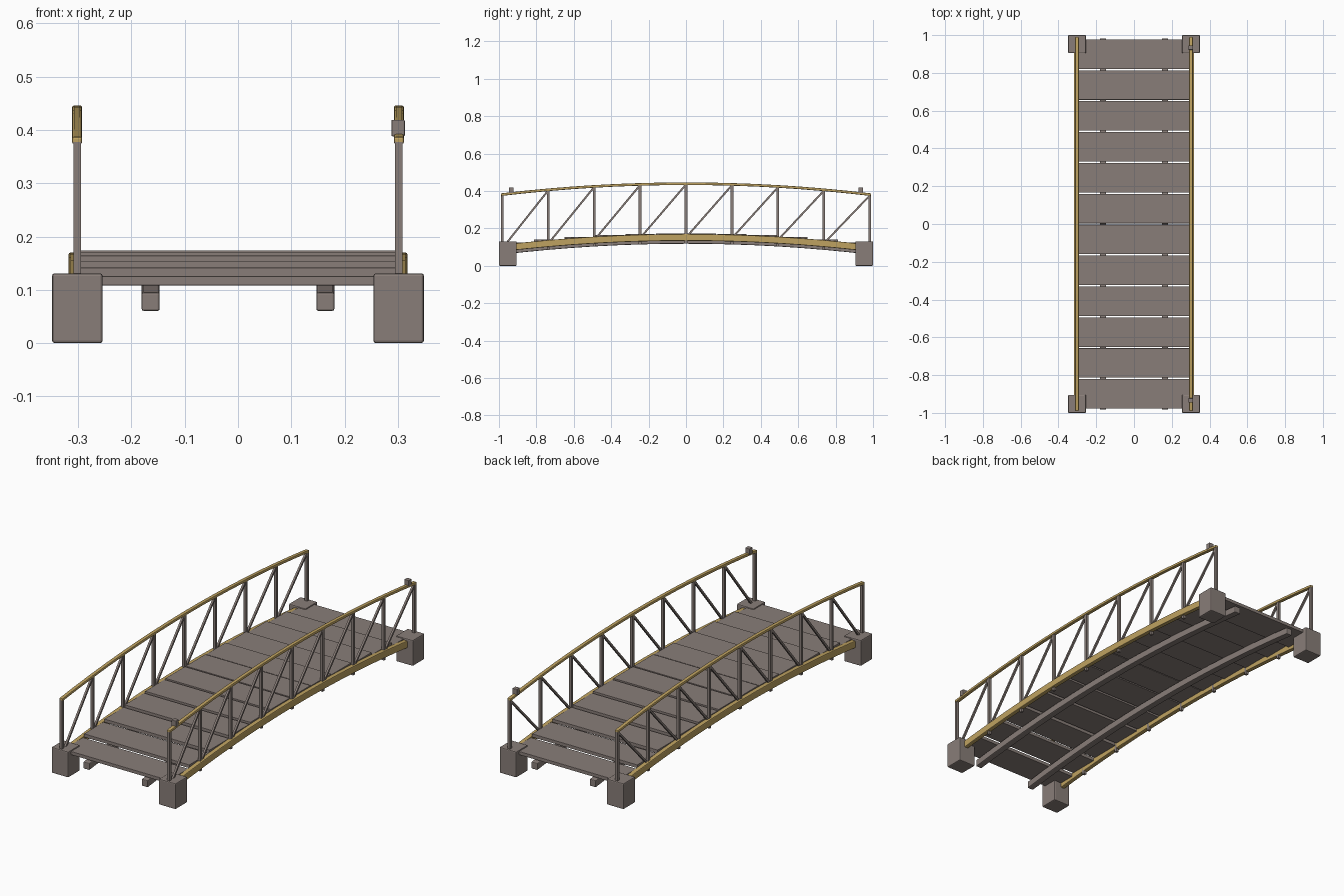
import bpy, bmesh, math
from mathutils import Vector

if "Cube" in bpy.data.objects:
    bpy.data.objects.remove(bpy.data.objects["Cube"])


def material(name, rgb):
    m = bpy.data.materials.new(name)
    m.diffuse_color = (*rgb, 1)
    m.use_nodes = True
    m.node_tree.nodes["Principled BSDF"].inputs["Base Color"].default_value = m.diffuse_color
    return m


WEATHERED = material("weathered_grey_brown", (0.25, 0.208, 0.19))
GOLD = material("straw_gold", (0.52, 0.365, 0.12))


def sag(y):
    """Drop of the arch below its crown."""
    return 0.06 * y * y


def finish(name, bm, mat, bevel=0.0):
    bmesh.ops.recalc_face_normals(bm, faces=bm.faces)
    me = bpy.data.meshes.new(name)
    bm.to_mesh(me)
    bm.free()
    me.materials.append(mat)
    ob = bpy.data.objects.new(name, me)
    bpy.context.collection.objects.link(ob)
    if bevel:
        mod = ob.modifiers.new("soft_edges", 'BEVEL')
        mod.width = bevel
        mod.segments = 2
        mod.limit_method = 'ANGLE'
        mod.angle_limit = math.radians(40)
    return ob


def box(name, lo, hi, mat, bevel=0.0):
    bm = bmesh.new()
    bmesh.ops.create_cube(bm, size=1)
    lo, hi = Vector(lo), Vector(hi)
    for v in bm.verts:
        v.co = Vector([(lo[i] + hi[i]) / 2 + v.co[i] * (hi[i] - lo[i]) for i in range(3)])
    return finish(name, bm, mat, bevel)


def arch(name, x, width, crown, height, half, mat, bevel):
    """Rectangular bar following the arch; crown is its top at mid span."""
    bm = bmesh.new()
    n, w = 16, width / 2
    rings = []
    for i in range(n + 1):
        y = -half + 2 * half * i / n
        t = crown - sag(y)
        rings.append([bm.verts.new(c) for c in (
            (x - w, y, t - height), (x + w, y, t - height), (x + w, y, t), (x - w, y, t))])
    for a, b in zip(rings, rings[1:]):
        for k in range(4):
            bm.faces.new((a[k], a[(k + 1) % 4], b[(k + 1) % 4], b[k]))
    bm.faces.new(rings[0])
    bm.faces.new(rings[-1])
    return finish(name, bm, mat, bevel)


def brace(name, x, a, b, t, mat):
    """Thin square strut between two (y, z) points."""
    bm = bmesh.new()
    d = Vector((0, b[0] - a[0], b[1] - a[1])).normalized()
    side = Vector((0, -d.z, d.y)) * t / 2
    ends = []
    for y, z in (a, b):
        p = Vector((x, y, z))
        ux = Vector((t / 2, 0, 0))
        ends.append([bm.verts.new(p + q) for q in (side + ux, side - ux, -side - ux, -side + ux)])
    for k in range(4):
        bm.faces.new((ends[0][k], ends[0][(k + 1) % 4], ends[1][(k + 1) % 4], ends[1][k]))
    bm.faces.new(ends[0])
    bm.faces.new(ends[1])
    return finish(name, bm, mat)


# Level deck planks, stepped along the arch
for i in range(12):
    y = (i - 5.5) * 0.1635
    top = 0.174 - sag(y)
    box(f"deck_plank_{i}", (-0.296, y - 0.078, top - 0.017), (0.296, y + 0.078, top), WEATHERED, 0.001)

posts_y = [-0.983 + 0.24575 * i for i in range(9)]
for s, side in ((-1, "left"), (1, "right")):
    # Joist under the deck, gold edge beam and gold handrail
    arch(f"{side}_joist", s * 0.164, 0.034, 0.153, 0.035, 0.983, WEATHERED, 0.004)
    arch(f"{side}_edge_beam", s * 0.3065, 0.023, 0.170, 0.036, 0.98, GOLD, 0.004)
    arch(f"{side}_handrail", s * 0.302, 0.019, 0.446, 0.014, 0.99, GOLD, 0.004)
    # Footings
    for e, end in ((-1, "front"), (1, "back")):
        ys = sorted((e * 0.905, e * 1.0))
        xs = sorted((s * 0.254, s * 0.349))
        box(f"{end}_{side}_footing", (xs[0], ys[0], 0), (xs[1], ys[1], 0.131), WEATHERED, 0.005)
    # Railing posts
    for i, y in enumerate(posts_y):
        box(f"{side}_post_{i}", (s * 0.302 - 0.007, y - 0.007, 0.118 - sag(y)),
            (s * 0.302 + 0.007, y + 0.007, 0.436 - sag(y)), WEATHERED)
    # Diagonal braces
    for i, (y0, y1) in enumerate(zip(posts_y, posts_y[1:])):
        brace(f"{side}_brace_{i}", s * 0.302, (y0 + 0.012, 0.165 - sag(y0)),
              (y1 - 0.004, 0.430 - sag(y1)), 0.010, WEATHERED)

# Small blocks on the right handrail
for e, end in ((-1, "front"), (1, "back")):
    box(f"{end}_rail_block", (0.288, e * 0.934 - 0.012, 0.388), (0.313, e * 0.934 + 0.012, 0.419), WEATHERED, 0.002)
